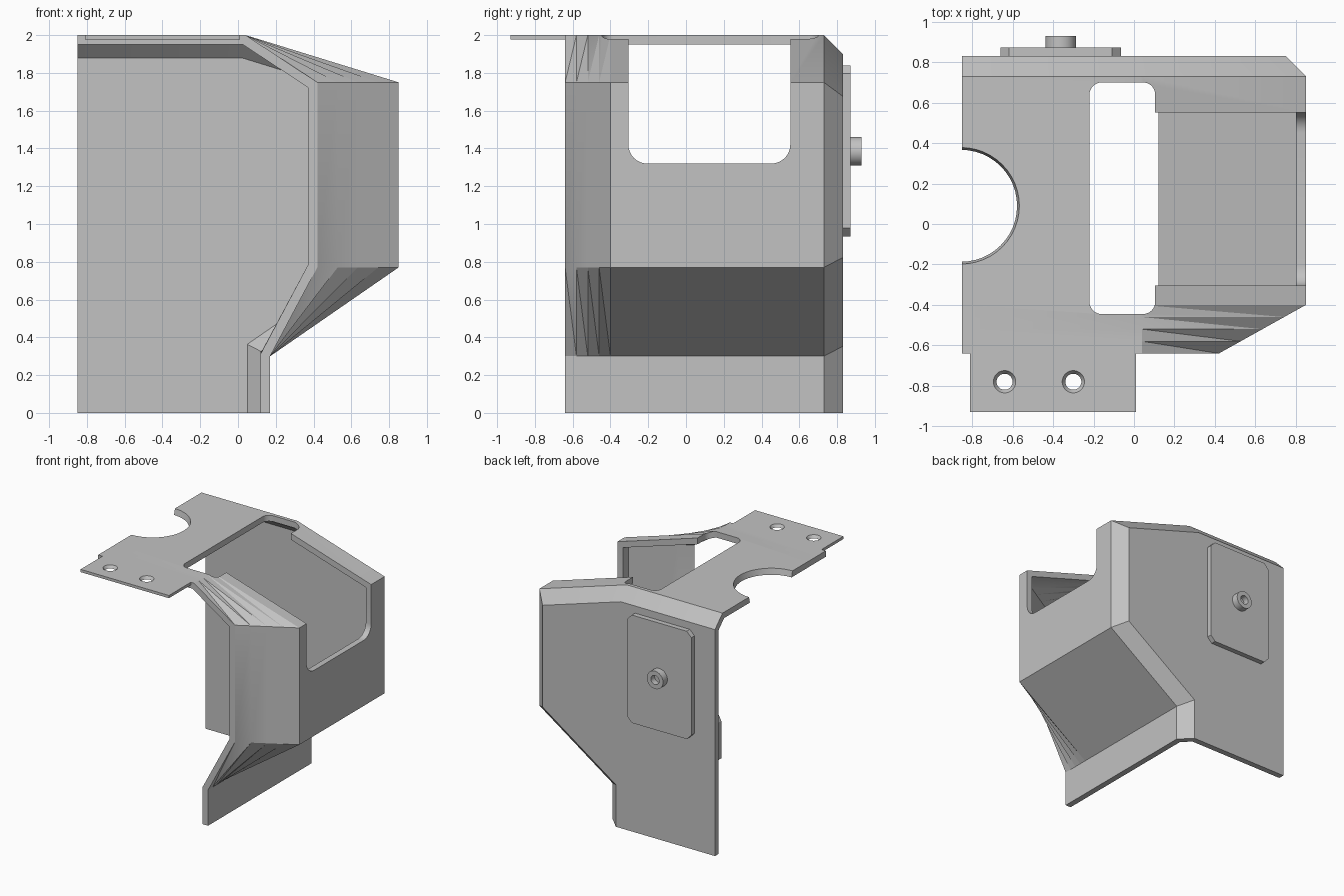
import bpy, bmesh, math
from mathutils import Vector, Matrix

if "Cube" in bpy.data.objects:
    bpy.data.objects.remove(bpy.data.objects["Cube"], do_unlink=True)

GREY = (0.54, 0.54, 0.54, 1)
grey = bpy.data.materials.new("plain grey")
grey.use_nodes = True
grey.diffuse_color = GREY
grey.node_tree.nodes["Principled BSDF"].inputs["Base Color"].default_value = GREY

LEFT, FRONT, BACK, TOP = -0.85, -0.64, 0.83, 2.0
WALL = 0.05
CHAMFER = 0.1


def make_object(name, bm):
    bmesh.ops.recalc_face_normals(bm, faces=bm.faces)
    mesh = bpy.data.meshes.new(name)
    bm.to_mesh(mesh)
    bm.free()
    ob = bpy.data.objects.new(name, mesh)
    bpy.context.collection.objects.link(ob)
    mesh.materials.append(grey)
    return ob


def prism(name, points, axis, start, end):
    """Extrude a 2D outline along x, y or z."""
    place = {"x": lambda a, b, c: (c, a, b),
             "y": lambda a, b, c: (a, c, b),
             "z": lambda a, b, c: (a, b, c)}[axis]
    bm = bmesh.new()
    ends = [[bm.verts.new(place(a, b, c)) for a, b in points] for c in (start, end)]
    for ring in ends:
        bm.faces.new(ring)
    n = len(points)
    for i in range(n):
        j = (i + 1) % n
        bm.faces.new((ends[0][i], ends[0][j], ends[1][j], ends[1][i]))
    return make_object(name, bm)


def rounded_rect(a0, a1, b0, b1, r, steps=8):
    """Rectangle outline with round corners; one step makes plain chamfers."""
    pts = []
    corners = [(a1 - r, b1 - r), (a0 + r, b1 - r), (a0 + r, b0 + r), (a1 - r, b0 + r)]
    for k, (a, b) in enumerate(corners):
        for s in range(steps + 1):
            t = math.pi / 2 * (k + s / steps)
            pts.append((a + r * math.cos(t), b + r * math.sin(t)))
    return pts


def cone(name, centre, r_low, r_high, depth, turn=Matrix(), sides=48):
    bm = bmesh.new()
    bmesh.ops.create_cone(bm, cap_ends=True, segments=sides, radius1=r_low,
                          radius2=r_high, depth=depth,
                          matrix=Matrix.Translation(centre) @ turn)
    return make_object(name, bm)


def cut(ob, cutter):
    mod = ob.modifiers.new("cut", "BOOLEAN")
    mod.operation = "DIFFERENCE"
    mod.solver = "EXACT"
    mod.object = cutter
    cutter.hide_render = True
    bpy.context.view_layer.objects.active = ob
    bpy.ops.object.modifier_apply(modifier=mod.name)
    bpy.data.objects.remove(cutter, do_unlink=True)


def inset(profile, d):
    """Move an open outline inward by d with mitred corners."""
    pts = [Vector(p) for p in profile]
    dirs = [(b - a).normalized() for a, b in zip(pts, pts[1:])]
    norms = [Vector((v.y, -v.x)) for v in dirs]
    result = []
    for i, p in enumerate(pts):
        n0, n1 = norms[max(i - 1, 0)], norms[min(i, len(norms) - 1)]
        result.append(p + (n0 + n1) * d / (1 + n0.dot(n1)))
    return result


def section(reach):
    """Roof, shoulder, side, lower slope and leg, seen from the front."""
    return [(LEFT, TOP), (0.04, TOP), (reach, 1.75), (reach, 0.77), (0.17, 0.30), (0.17, 0)]


# Shell: outer and inner skins lofted from front to back, joined round the rim
def skin(bm, thickness, corner_y, chamfer_y, back_y):
    stations = []
    steps = 4
    for s in range(steps + 1):
        f = s / steps
        near, far = inset(section(0.42), thickness), inset(section(0.85), thickness)
        stations.append((FRONT + (corner_y - FRONT) * f,
                         [a.lerp(b, f) for a, b in zip(near, far)]))
    stations.append((chamfer_y, inset(section(0.85), thickness)))
    bend = CHAMFER + thickness * (math.sqrt(2) - 1) if thickness else CHAMFER
    stations.append((back_y, inset(section(0.85), bend)))
    rows = [[bm.verts.new((p.x, y, p.y)) for p in pts] for y, pts in stations]
    for r0, r1 in zip(rows, rows[1:]):
        for i in range(len(r0) - 1):
            bm.faces.new((r0[i], r0[i + 1], r1[i + 1], r1[i]))
    corner = bm.verts.new((LEFT, back_y, 0))
    bm.faces.new(rows[-1] + [corner])
    return ([r[0] for r in rows] + [corner] + [r[-1] for r in reversed(rows)]
            + rows[0][-2:0:-1])


bm = bmesh.new()
lip = WALL * math.tan(math.pi / 8)
outer = skin(bm, 0, -0.40, BACK - CHAMFER, BACK)
inner = skin(bm, WALL, -0.38, BACK - CHAMFER - lip, BACK - WALL)
for i in range(len(outer)):
    j = (i + 1) % len(outer)
    bm.faces.new((outer[i], outer[j], inner[j], inner[i]))
bend_faces = [f for f in bm.faces if len(f.verts) == 4]
bmesh.ops.triangulate(bm, faces=bend_faces)
shell = make_object("shell", bm)

# Roof opening, side notch and half-round recess
cut(shell, prism("roof_cutter", rounded_rect(-0.22, 0.105, -0.445, 0.70, 0.06), "z", 1.8, 2.2))
cut(shell, prism("notch_cutter", rounded_rect(-0.305, 0.552, 1.32, 2.4, 0.1), "x", 0.03, 1.1))
cut(shell, cone("recess_cutter", (-0.855, 0.09, 1.975), 0.27, 0.295, 0.11))

# Mounting tab with two countersunk holes
tab = prism("mounting_tab", [(-0.81, -0.93), (0.01, -0.93), (0.01, FRONT), (-0.81, FRONT)],
            "z", 1.977, TOP)
for x in (-0.64, -0.30):
    cut(tab, cone("hole_cutter", (x, -0.78, 1.988), 0.03, 0.064, 0.05))

# Cover plate on the back with clipped corners
plate = prism("back_plate", rounded_rect(-0.66, -0.065, 0.935, 1.84, 0.043, 1),
              "y", BACK, 0.872)

# Hollow boss on the plate
spin = Matrix.Rotation(math.pi / 2, 4, "X")
boss = cone("boss", (-0.363, 0.90, 1.385), 0.075, 0.075, 0.06, spin)
cut(boss, cone("bore_cutter", (-0.363, 0.925, 1.385), 0.038, 0.038, 0.09, spin))

for ob in (shell, tab, plate, boss):
    bpy.ops.object.select_all(action="DESELECT")
    ob.select_set(True)
    bpy.context.view_layer.objects.active = ob
    bpy.ops.object.shade_smooth_by_angle(angle=math.radians(25))
